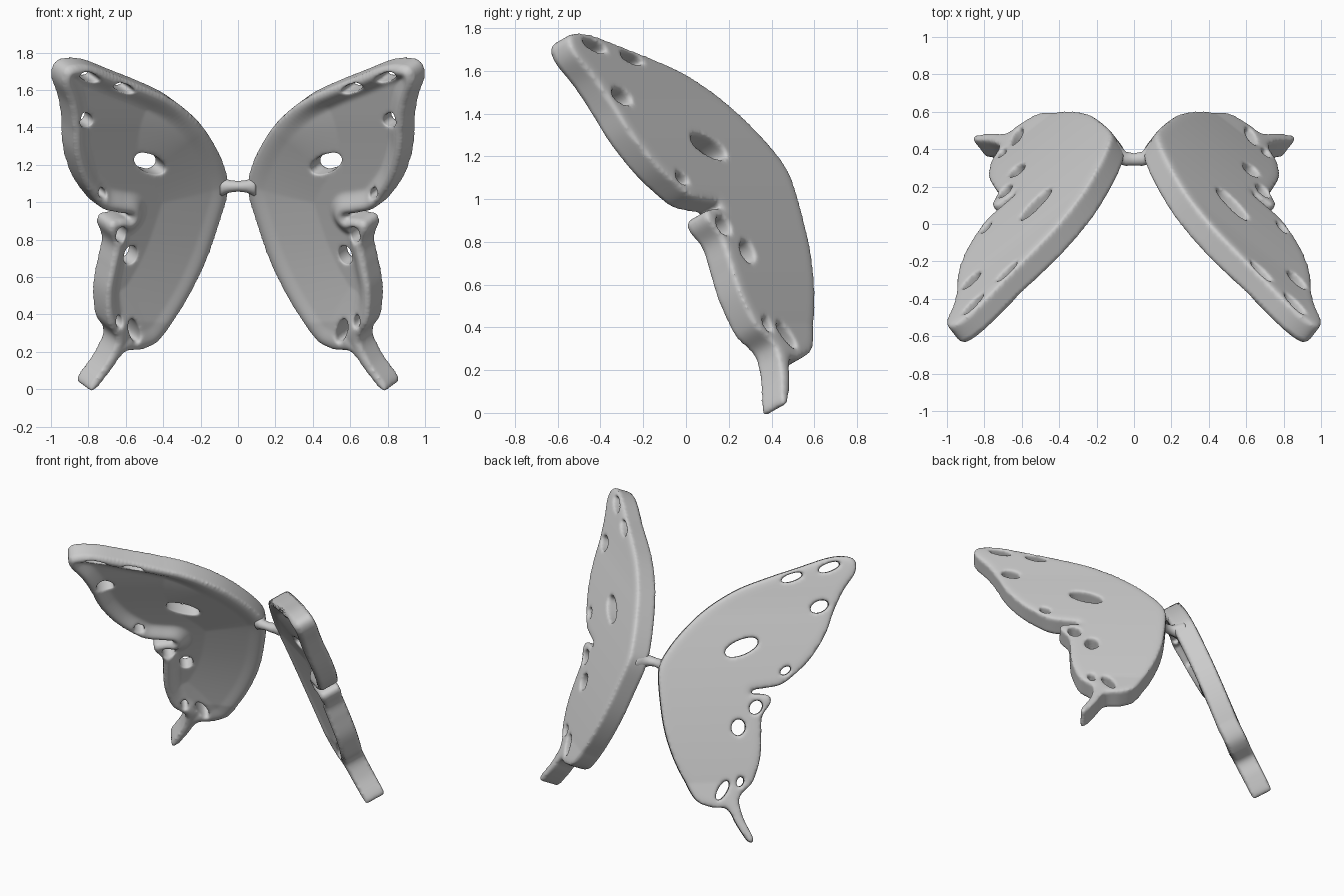
import bpy, bmesh, math
from mathutils import Vector, kdtree

if "Cube" in bpy.data.objects:
    bpy.data.objects.remove(bpy.data.objects["Cube"])

# Each wing is a slab lying on a tilted plane: N . P = MID
N = Vector((0.56, 0.72, 0.41)).normalized()
MID, HALF, RECESS = 0.787, 0.077, 0.055

mat = bpy.data.materials.new("light_grey")
mat.diffuse_color = (0.6, 0.6, 0.6, 1)
mat.use_nodes = True
mat.node_tree.nodes["Principled BSDF"].inputs["Base Color"].default_value = mat.diffuse_color

# Wing outline on the middle plane, as seen from the front (x, z)
OUTLINE = [(.085, 1.08), (.09, 1.17), (.14, 1.3), (.23, 1.44), (.36, 1.555),
           (.5, 1.625), (.65, 1.685), (.79, 1.74), (.88, 1.75), (.945, 1.725),
           (.965, 1.65), (.93, 1.54), (.912, 1.42), (.905, 1.28), (.865, 1.14),
           (.81, 1.05), (.75, .985), (.67, .965), (.61, .955), (.605, .93),
           (.65, .93), (.705, .915), (.72, .87), (.695, .79), (.715, .68),
           (.74, .53), (.73, .38), (.685, .29), (.735, .17), (.824, .037),
           (.802, .02), (.715, .122), (.64, .22), (.55, .235), (.46, .28),
           (.37, .4), (.28, .55), (.2, .72), (.13, .92)]
# Holes: centre x, centre z, half length, half width, angle
HOLES = [(.485, 1.215, .088, .05, 25), (.83, 1.45, .048, .038, 20),
         (.752, 1.068, .032, .024, 45), (.82, 1.687, .058, .027, 22),
         (.64, 1.63, .058, .025, 20), (.65, .847, .044, .035, 100),
         (.585, .725, .054, .036, 110), (.665, .385, .034, .02, 95),
         (.585, .335, .062, .027, 80)]


def smooth_loop(pts, steps=8):
    """Closed Catmull-Rom curve through the points."""
    out, n = [], len(pts)
    for i in range(n):
        a, b, c, d = (Vector(pts[(i + k) % n]) for k in (-1, 0, 1, 2))
        for s in range(steps):
            t = s / steps
            out.append(0.5 * (2 * b + (c - a) * t + (2 * a - 5 * b + 4 * c - d) * t * t
                              + (3 * b - a - 3 * c + d) * t ** 3))
    return out


def ellipse(cx, cz, a, b, deg):
    r = math.radians(deg)
    pts = []
    for i in range(28):
        t = math.tau * i / 28
        p, q = a * math.cos(t), b * math.sin(t)
        pts.append(Vector((cx + p * math.cos(r) - q * math.sin(r),
                           cz + p * math.sin(r) + q * math.cos(r))))
    return pts


def place(x, z, h=0.0):
    return Vector((x, (MID - N.x * x - N.z * z) / N.y, z)) + N * h


def ramp(t):
    t = min(1, max(0, t))
    return t * t * (3 - 2 * t)


def evaluated_mesh(ob):
    dg = bpy.context.evaluated_depsgraph_get()
    return bpy.data.meshes.new_from_object(ob.evaluated_get(dg))


def link(name, data):
    ob = bpy.data.objects.new(name, data)
    bpy.context.collection.objects.link(ob)
    return ob


def distance_tree(pts):
    kd = kdtree.KDTree(len(pts))
    for i, p in enumerate(pts):
        kd.insert(place(p.x, p.y), i)
    kd.balance()
    return kd


# Flat wing profile with holes, extruded
rim = smooth_loop(OUTLINE)
cu = bpy.data.curves.new("wing_profile", 'CURVE')
cu.dimensions, cu.fill_mode, cu.extrude = '2D', 'BOTH', HALF
for loop in [rim] + [ellipse(*h) for h in HOLES]:
    sp = cu.splines.new('POLY')
    sp.points.add(len(loop) - 1)
    for p, v in zip(sp.points, loop):
        p.co = (v.x, v.y, 0, 1)
    sp.use_cyclic_u = True
profile = link("wing_profile", cu)
slab = evaluated_mesh(profile)
bpy.data.objects.remove(profile)

# Tilt the slab into place
bm = bmesh.new()
bm.from_mesh(slab)
bmesh.ops.remove_doubles(bm, verts=bm.verts, dist=1e-5)
for v in bm.verts:
    v.co = place(v.co.x, v.co.y, v.co.z)
bmesh.ops.recalc_face_normals(bm, faces=bm.faces)
bm.to_mesh(slab)
bm.free()

# Even mesh with rounded edges
wing = link("wings", slab)
m = wing.modifiers.new("remesh", 'REMESH')
m.mode, m.voxel_size = 'VOXEL', 0.011
m = wing.modifiers.new("round", 'SMOOTH')
m.factor, m.iterations = 0.5, 8
dense = evaluated_mesh(wing)
wing.modifiers.clear()
wing.data = dense

# Round the rim, hollow the front face and bow the wing slightly
edge = distance_tree(rim)
inner_edge = distance_tree(rim[33 * 8:] + rim[:3 * 8])
for v in dense.vertices:
    h = N.dot(v.co) - MID
    base = v.co - N * h
    d = edge.find(base)[2]
    bulge = math.sqrt(1 - (1 - min(1, d / 0.06)) ** 2)
    if h < 0:
        rim_h = 0.74 - 0.24 * ramp((base.z - 1.3) / 0.4) - 0.14 * ramp((base.z - .6) / .2)
        if base.x < 0.45:
            rim_h = 0.74
        elif base.x < 0.65:
            rim_h += (0.74 - rim_h) * (0.65 - base.x) / 0.2
        depth = ramp((d - 0.02) / 0.1) * min(1, inner_edge.find(base)[2] / 0.4)
        new_h = h * (rim_h + (1 - rim_h) * bulge) + RECESS * depth * min(1, -h / HALF)
    else:
        new_h = h * (0.86 + 0.14 * bulge)
    v.co = base + N * new_h
    v.co.y += max(-0.03, 0.03 - 0.09 * (base.z - 1.2) ** 2) + 0.02 * ramp((base.z - 1.4) / .35)

m = wing.modifiers.new("polish", 'SMOOTH')
m.factor, m.iterations = 0.5, 4
m = wing.modifiers.new("mirror", 'MIRROR')
m.use_mirror_merge = False

# Waisted bridge joining the wings
bm = bmesh.new()
rings = []
for x, r in [(-.095, .055), (-.085, .054), (-.068, .043), (-.045, .033), (0, .028),
             (.045, .033), (.068, .043), (.085, .054), (.095, .055)]:
    y = 0.345 + 0.8 * max(0, abs(x) - .04)
    rings.append([bm.verts.new((x, y + 1.15 * r * math.cos(math.tau * i / 20),
                                1.085 + r * math.sin(math.tau * i / 20))) for i in range(20)])
for a, b in zip(rings, rings[1:]):
    for i in range(20):
        j = (i + 1) % 20
        bm.faces.new((a[i], a[j], b[j], b[i]))
bm.faces.new(rings[0])
bm.faces.new(rings[-1])
bmesh.ops.recalc_face_normals(bm, faces=bm.faces)
me = bpy.data.meshes.new("bridge")
bm.to_mesh(me)
bm.free()
bridge = link("bridge", me)

for ob in (wing, bridge):
    ob.data.materials.clear()
    ob.data.materials.append(mat)
    for p in ob.data.polygons:
        p.use_smooth = True
        p.material_index = 0
